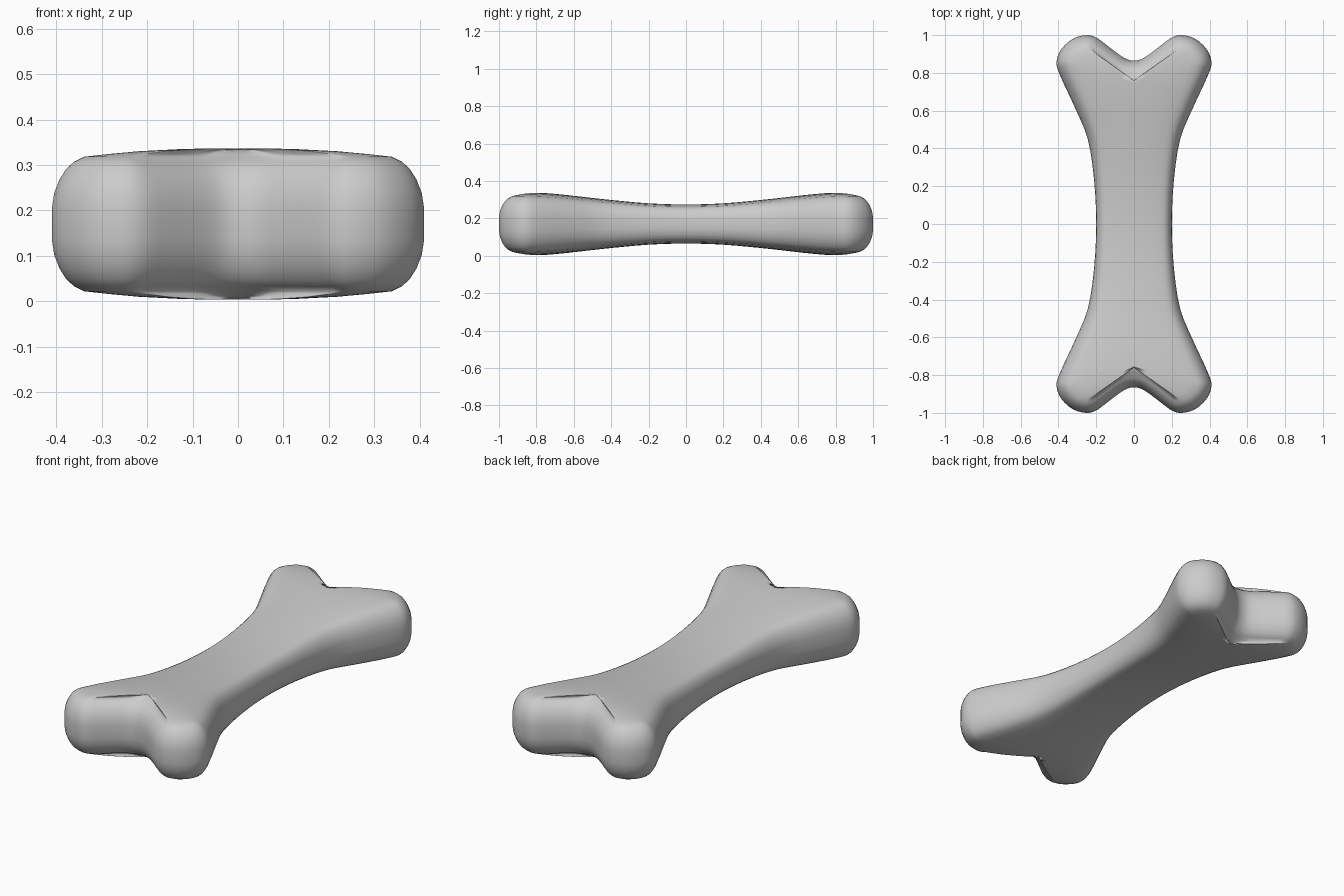
import bpy, bmesh, math
from mathutils import Vector

if "Cube" in bpy.data.objects:
    bpy.data.objects.remove(bpy.data.objects["Cube"])

MID = 0.17  # half the overall height

# Quarter of the plan outline, from end notch round the knob to the waist
KEY = [(0, .865), (.04, .873), (.09, .905), (.155, .955), (.205, .99), (.255, 1.0),
       (.325, .98), (.385, .925), (.41, .86), (.393, .79), (.31, .61), (.245, .45),
       (.212, .24), (.2, 0)]
# Half thickness along the length
THICK = [(0, .103), (.2, .109), (.46, .134), (.6, .151), (.72, .164), (.82, .17), (1.1, .17)]


def lookup(table, v):
    for (a, fa), (b, fb) in zip(table, table[1:]):
        if v <= b:
            return fa + (fb - fa) * (v - a) / (b - a)
    return table[-1][1]


def thick(y):
    # lightly averaged so the taper has no creases
    return sum(lookup(THICK, abs(abs(y) + o)) for o in (-.08, -.04, 0, .04, .08)) / 5


def spline(keys, n=3):
    p = [Vector(k) for k in keys]
    p = [Vector((-p[1].x, p[1].y))] + p + [Vector((p[-2].x, -p[-2].y))]
    out = []
    for i in range(1, len(p) - 2):
        a, b, c, d = p[i - 1:i + 3]
        for k in range(n):
            t = k / n
            out.append(.5 * (2 * b + (c - a) * t + (2 * a - 5 * b + 4 * c - d) * t * t
                             + (3 * b - a - 3 * c + d) * t ** 3))
    return out + [Vector(keys[-1])]


# Mirror the quarter into a closed clockwise outline
q = spline(KEY)
half = q + [Vector((v.x, -v.y)) for v in reversed(q[:-1])]
loop = half + [Vector((-v.x, v.y)) for v in reversed(half[1:-1])]
N = len(loop)

# Rounded edge rings (inset, height) then crown rings (blend to spine, height)
EDGE = [(0, 0), (0, .2), (.03, .4), (.1, .58), (.19, .72), (.29, .81), (.42, .875)]
CROWN = [(.15, .91), (.35, .95), (.6, .98), (.8, .995), (1, 1)]


def ring(bm, inset, blend, height, sign):
    verts = []
    for i, p in enumerate(loop):
        tan = (loop[(i + 1) % N] - loop[i - 1]).normalized()
        e = p + Vector((tan.y, -tan.x)) * inset * thick(p.y)
        spine = Vector((0, math.copysign(min(abs(p.y) * .85, .76), p.y)))
        e = e.lerp(spine, blend)
        verts.append(bm.verts.new((e.x, e.y, MID + sign * height * thick(e.y))))
    return verts


# Skin the rings from the underside spine to the top spine
bm = bmesh.new()
spec = [(d, 0, h) for d, h in EDGE] + [(EDGE[-1][0], t, h) for t, h in CROWN]
rings = [ring(bm, *s, -1) for s in reversed(spec[1:])] + [ring(bm, *s, 1) for s in spec]
for a, b in zip(rings, rings[1:]):
    for i in range(N):
        j = (i + 1) % N
        bm.faces.new((a[i], a[j], b[j], b[i]))
bmesh.ops.remove_doubles(bm, verts=bm.verts, dist=1e-4)
bmesh.ops.recalc_face_normals(bm, faces=bm.faces)
for f in bm.faces:
    f.smooth = True

mesh = bpy.data.meshes.new("bone")
bm.to_mesh(mesh)
bm.free()
bone = bpy.data.objects.new("bone", mesh)
bpy.context.collection.objects.link(bone)
